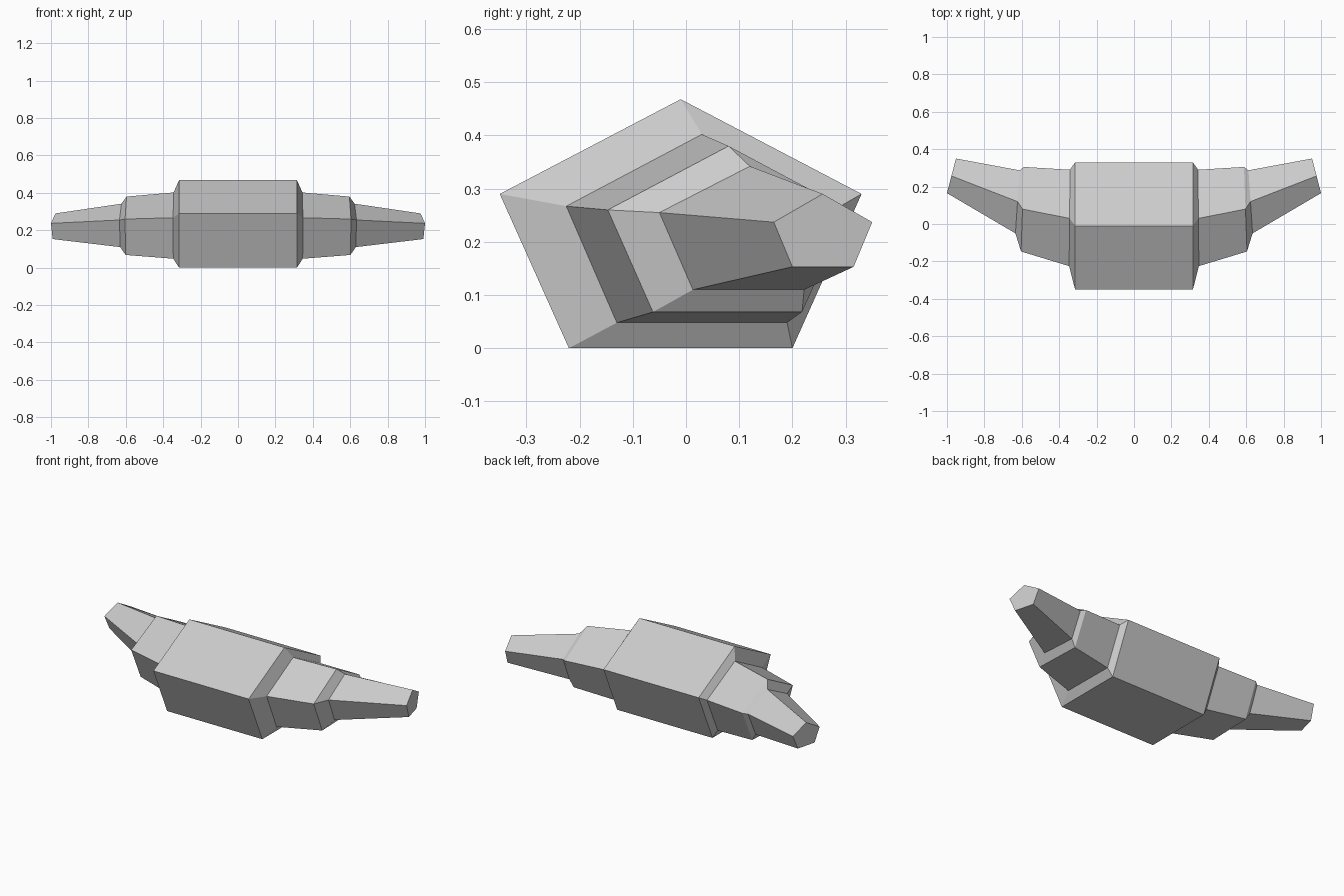
import bpy
import bmesh

cube = bpy.data.objects.get("Cube")
if cube:
    bpy.data.objects.remove(cube, do_unlink=True)

# Single flat grey
grey = bpy.data.materials.new("light_grey")
grey.use_nodes = True
colour = (0.6, 0.6, 0.6, 1)
grey.diffuse_color = colour
grey.node_tree.nodes["Principled BSDF"].inputs["Base Color"].default_value = colour

# Pentagon sections from the core out to the tip:
# front x, back x, then y of front / top / back / lower back / lower front,
# then z of the widest points, the peak and the flat base
SECTIONS = [
    (0.315, 0.315, (-0.35, -0.01, 0.33, 0.20, -0.22), (0.29, 0.468, 0.0)),
    (0.347, 0.342, (-0.225, 0.03, 0.29, 0.19, -0.13), (0.267, 0.402, 0.048)),
    (0.604, 0.588, (-0.147, 0.08, 0.305, 0.218, -0.062), (0.26, 0.38, 0.068)),
    (0.634, 0.612, (-0.05, 0.12, 0.287, 0.222, 0.013), (0.255, 0.342, 0.11)),
    (1.0, 0.952, (0.165, 0.257, 0.35, 0.315, 0.20), (0.237, 0.29, 0.153)),
]


def add_ring(bm, section, side):
    """Add one pentagon, slanted in x from its front corner to its back one."""
    x_front, x_back, ys, (mid, peak, base) = section
    ring = []
    for y, z in zip(ys, (mid, peak, mid, base, base)):
        t = (y - ys[0]) / (ys[2] - ys[0])
        x = x_front + (x_back - x_front) * t
        ring.append(bm.verts.new((side * x, y, z)))
    return ring


# Core and both swept arms, lofted tip to tip
bm = bmesh.new()
rings = [add_ring(bm, s, -1) for s in reversed(SECTIONS)]
rings += [add_ring(bm, s, 1) for s in SECTIONS]
for a, b in zip(rings, rings[1:]):
    for i in range(len(a)):
        j = (i + 1) % len(a)
        bm.faces.new((a[i], a[j], b[j], b[i]))

# Flat tips
bm.faces.new(rings[0])
bm.faces.new(rings[-1])
bmesh.ops.recalc_face_normals(bm, faces=bm.faces[:])

mesh = bpy.data.meshes.new("core_and_arms")
bm.to_mesh(mesh)
bm.free()
mesh.materials.append(grey)
body = bpy.data.objects.new("core_and_arms", mesh)
bpy.context.collection.objects.link(body)
